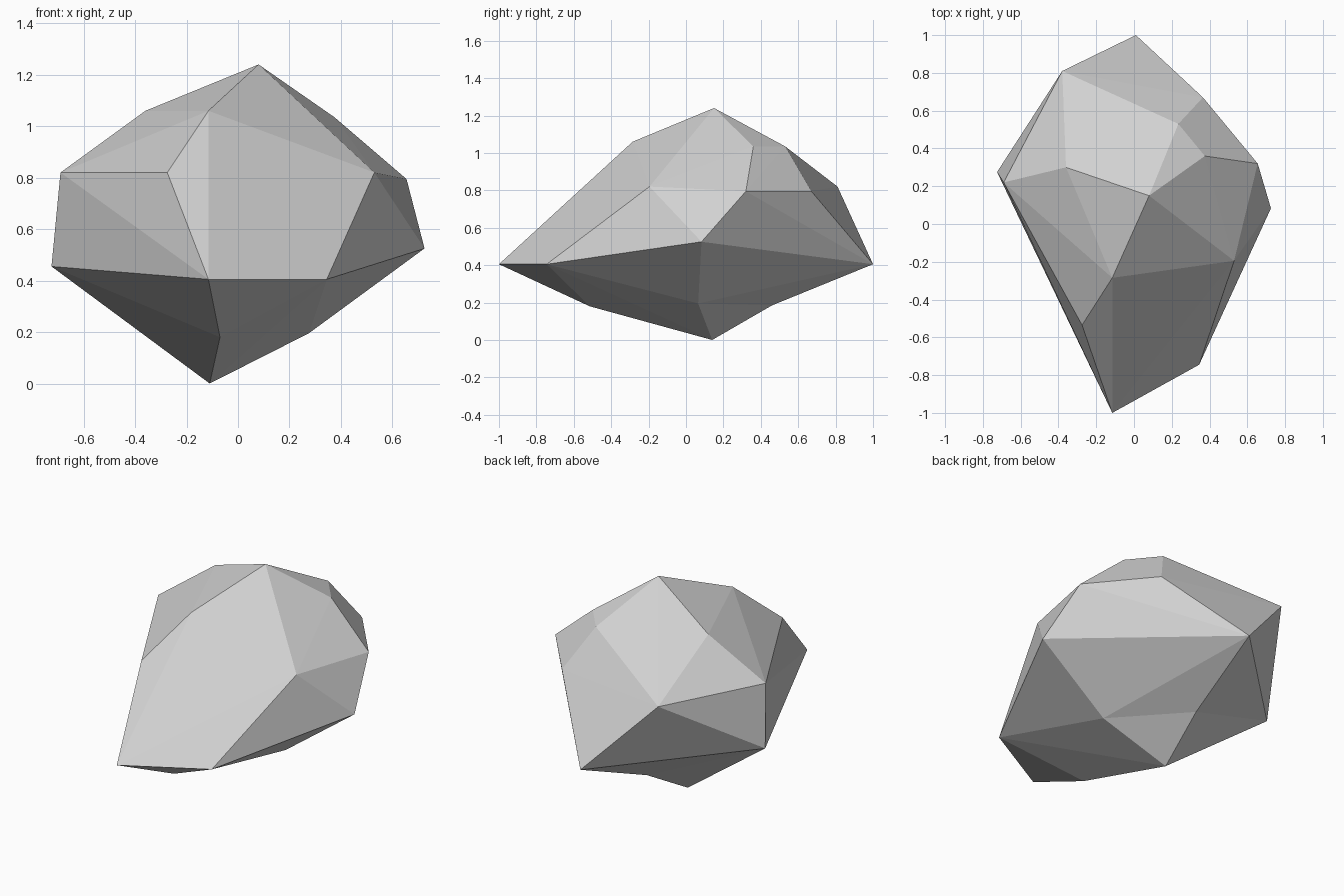
import bpy
import bmesh
from mathutils import Vector

# Remove the default cube only
cube = bpy.data.objects.get("Cube")
if cube:
    bpy.data.objects.remove(cube, do_unlink=True)

# Plain stone grey
stone = bpy.data.materials.new("stone_grey")
stone.use_nodes = True
grey = (0.64, 0.64, 0.64, 1)
stone.diffuse_color = grey
stone.node_tree.nodes["Principled BSDF"].inputs["Base Color"].default_value = grey

# Corner points of the boulder, from the peak down to the foot
peak = [(.08, .15, 1.24)]
crown = [(-.115, -.285, 1.06), (-.36, .3, 1.06), (.375, .36, 1.035), (.235, .53, 1.035)]
shoulder = [(-.69, .22, .82), (-.275, -.535, .82), (.53, -.195, .82),
            (.655, .32, .795), (.365, .67, .795), (-.38, .81, .82)]
waist = [(-.725, .275, .455), (-.115, -1, .405), (.345, -.745, .405), (.725, .083, .525)]
belly = [(-.07, -.515, .18), (.275, .065, .195)]
back_tip = (.01, 1, .405)
foot = (-.11, .14, 0)
keel_dent = Vector((-.06, .46, .185))

# Stretch a faceted shell over the points
bm = bmesh.new()
for p in peak + crown + shoulder + waist + belly:
    bm.verts.new(p)
tip = bm.verts.new(back_tip)
base = bm.verts.new(foot)
bmesh.ops.convex_hull(bm, input=bm.verts[:], use_existing_faces=False)
loose = [v for v in bm.verts if not v.link_faces]
bmesh.ops.delete(bm, geom=loose, context="VERTS")

# Dent the keel that runs from the foot to the back tip
keel = bm.edges.get((tip, base))
if keel:
    edge, mid = bmesh.utils.edge_split(keel, tip, 0.5)
    mid.co = keel_dent
    for face in list(mid.link_faces):
        opposite = next(v for v in face.verts if v not in (mid, tip, base))
        bmesh.utils.face_split(face, mid, opposite)
bmesh.ops.recalc_face_normals(bm, faces=bm.faces[:])

mesh = bpy.data.meshes.new("boulder")
bm.to_mesh(mesh)
bm.free()
mesh.materials.append(stone)
boulder = bpy.data.objects.new("boulder", mesh)
bpy.context.collection.objects.link(boulder)
